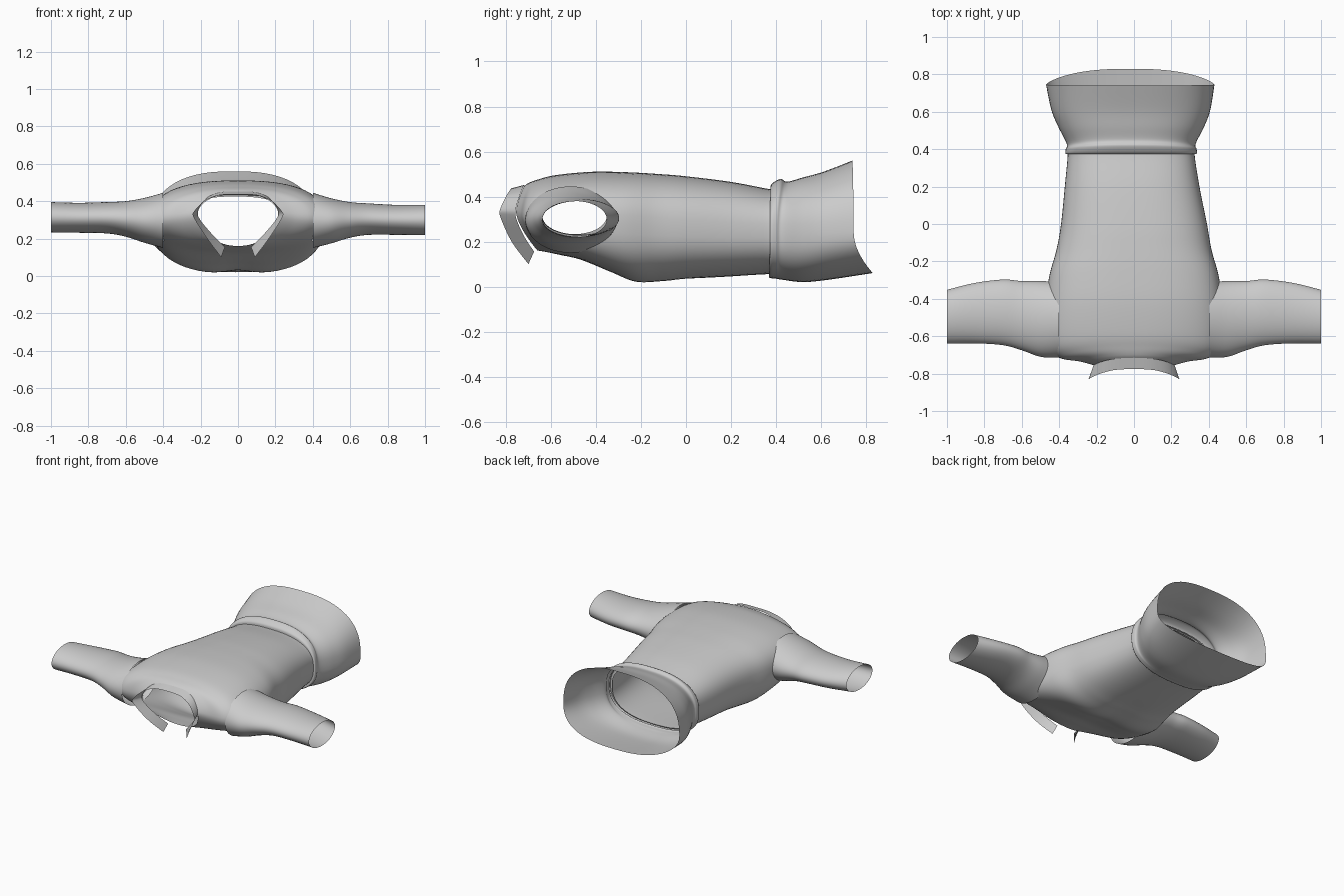
import bpy, bmesh, math

if "Cube" in bpy.data.objects:
    bpy.data.objects.remove(bpy.data.objects["Cube"])

N = 64


def catmull(rows, steps):
    """Interpolate a list of parameter tuples smoothly."""
    out = []
    for i in range(len(rows) - 1):
        p = [rows[max(0, min(len(rows) - 1, i + k))] for k in (-1, 0, 1, 2)]
        for s in range(steps):
            t = s / steps
            out.append([0.5 * (2 * b + (c - a) * t + (2 * a - 5 * b + 4 * c - d) * t * t
                               + (3 * b - a - 3 * c + d) * t ** 3) for a, b, c, d in zip(*p)])
    return out + [list(rows[-1])]


def spow(v, e):
    return math.copysign(abs(v) ** e, v)


def skin(name, rings, closed=True, skip=None):
    """Join rings of points into an open smooth shell."""
    bm = bmesh.new()
    vs = [[bm.verts.new(p) for p in r] for r in rings]
    n = len(vs[0])
    for a, b in zip(vs, vs[1:]):
        for i in range(n if closed else n - 1):
            j = (i + 1) % n
            bm.faces.new((a[i], a[j], b[j], b[i]))
    if skip:
        gone = [f for f in bm.faces if skip(f.calc_center_median())]
        bmesh.ops.delete(bm, geom=gone, context='FACES')
    bmesh.ops.recalc_face_normals(bm, faces=bm.faces)
    me = bpy.data.meshes.new(name)
    bm.to_mesh(me)
    bm.free()
    for f in me.polygons:
        f.use_smooth = True
    ob = bpy.data.objects.new(name, me)
    bpy.context.collection.objects.link(ob)
    return ob


def body_ring(cx, hw, zc, zt, zb, yt, ys, yb, e):
    """Egg-shaped section; y differs at the top, sides and bottom."""
    pts = []
    for i in range(N):
        a = 2 * math.pi * i / N
        c, s = math.cos(a), math.sin(a)
        z = zc + (zt - zc if s > 0 else zc - zb) * spow(s, e)
        y = ys + ((yt if s > 0 else yb) - ys) * abs(s) ** 1.5
        pts.append((cx + hw * spow(c, e), y, z))
    return pts


# Torso: centre x, half width, mid z, top z, bottom z, y top/side/bottom, squareness
torso = [
    (0, .215, .33, .445, .16, -.72, -.755, -.66, 1.0),
    (0, .29, .32, .46, .155, -.70, -.735, -.63, .95),
    (0, .40, .31, .475, .14, -.66, -.715, -.56, .9),
    (0, .465, .30, .495, .115, -.58, -.65, -.46, .85),
    (0, .475, .29, .51, .06, -.42, -.48, -.33, .8),
    (0, .455, .28, .508, .015, -.26, -.29, -.22, .78),
    (0, .415, .27, .50, .018, -.12, -.14, -.1, .78),
    (0, .39, .26, .49, .03, 0, 0, 0, .78),
    (-.01, .36, .25, .465, .045, .2, .2, .2, .78),
    (-.015, .34, .25, .435, .055, .36, .36, .36, .78),
    (-.015, .345, .25, .435, .05, .385, .385, .385, .78),
]
rings = [body_ring(*r) for r in catmull(torso, 7)]
# shallow valley between the two low points of the chest
rings = [[(x, y, z + (.02 * math.exp(-(x / .09) ** 2 - ((y + .2) / .2) ** 2) if z < .2 else 0))
          for x, y, z in r] for r in rings]


def armhole(p):
    return abs(p.x) > .38 and ((p.y + .51) / .175) ** 2 + ((p.z - .30) / .115) ** 2 < 1


skin("torso", rings, skip=armhole)

# Flared skirt panel with a rolled waist seam
skirt = [
    (-.015, .325, .24, .425, .06, .375, .375, .375, .8),
    (-.015, .35, .24, .455, .04, .38, .375, .37, .8),
    (-.015, .35, .24, .478, .035, .42, .40, .40, .8),
    (-.015, .345, .24, .466, .03, .45, .43, .43, .8),
    (-.015, .39, .24, .485, .02, .52, .52, .52, .8),
    (-.017, .425, .24, .51, .03, .61, .61, .63, .8),
    (-.02, .45, .24, .56, .06, .74, .745, .83, .8),
]
skin("skirt_flare", [body_ring(*r) for r in catmull(skirt, 6)])

# Sleeves: x, y back, y front, z bottom, z top
sleeve = [
    (.40, -.31, -.715, .15, .445),
    (.50, -.305, -.71, .175, .415),
    (.60, -.305, -.675, .205, .395),
    (.70, -.297, -.648, .22, .388),
    (.85, -.315, -.638, .22, .38),
    (1.0, -.352, -.64, .218, .38),
]
for side, name in ((1, "right_sleeve"), (-1, "left_sleeve")):
    rings = []
    for x, y0, y1, z0, z1 in catmull(sleeve, 6):
        lift = 0 if side > 0 else .015 * (x - .4) / .6
        rings.append([(side * x,
                       (y0 + y1) / 2 + (y0 - y1) / 2 * math.cos(2 * math.pi * i / N),
                       (z0 + z1) / 2 + (z1 - z0) / 2 * math.sin(2 * math.pi * i / N) + lift)
                      for i in range(N)])
    skin(name, rings)

# Collar: half profiles from top centre to the pointed tip, mirrored
inner = [(0, -.715, .452), (.10, -.72, .448), (.17, -.735, .415), (.215, -.755, .35),
         (.205, -.755, .305), (.14, -.72, .225), (.07, -.675, .155)]
outer = [(0, -.775, .437), (.10, -.78, .432), (.18, -.80, .40), (.235, -.825, .345),
         (.235, -.825, .31), (.165, -.775, .2), (.09, -.70, .10)]


def mirrored(half):
    half = catmull(half, 4)
    return [(-x, y, z) for x, y, z in half[:0:-1]] + [tuple(p) for p in half]


skin("collar", [mirrored(inner), mirrored(outer)], closed=False)
